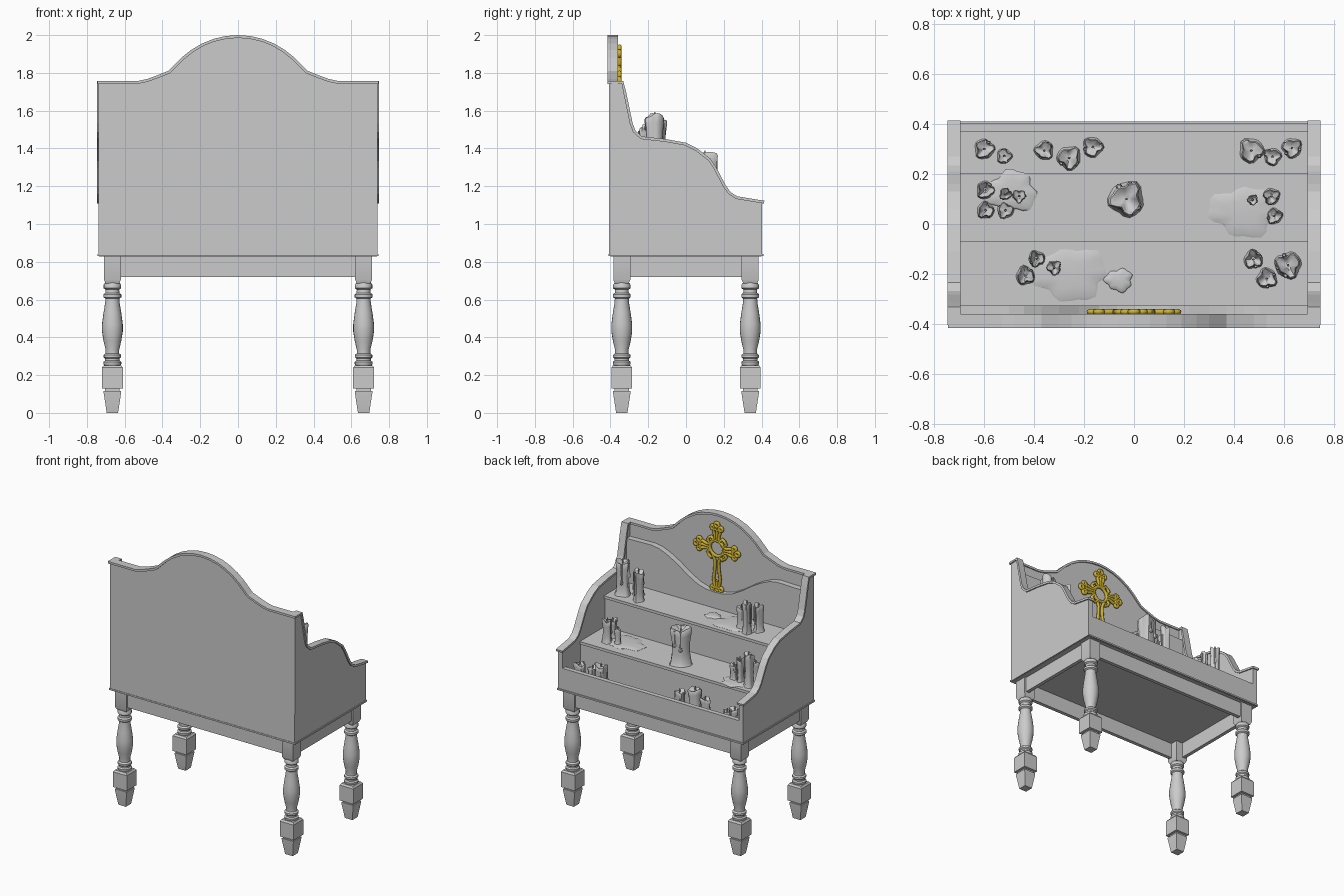
import bpy, bmesh, math, random
from mathutils import Vector

if "Cube" in bpy.data.objects:
    bpy.data.objects.remove(bpy.data.objects["Cube"])

random.seed(4)


def finish(name, bm, smooth=None):
    bmesh.ops.recalc_face_normals(bm, faces=bm.faces)
    me = bpy.data.meshes.new(name)
    bm.to_mesh(me)
    bm.free()
    ob = bpy.data.objects.new(name, me)
    bpy.context.collection.objects.link(ob)
    if smooth:
        bpy.ops.object.select_all(action='DESELECT')
        ob.select_set(True)
        bpy.context.view_layer.objects.active = ob
        bpy.ops.object.shade_smooth_by_angle(angle=math.radians(smooth))
    return ob


def box(name, x0, x1, y0, y1, z0, z1):
    bm = bmesh.new()
    bmesh.ops.create_cube(bm, size=1)
    for v in bm.verts:
        v.co = ((x0 + x1) / 2 + v.co.x * (x1 - x0), (y0 + y1) / 2 + v.co.y * (y1 - y0),
                (z0 + z1) / 2 + v.co.z * (z1 - z0))
    return finish(name, bm)


def prism(name, pts, axis, a, b):
    """Extrude a 2D outline (horizontal, z) along x or y from a to b."""
    bm = bmesh.new()
    rows = [[bm.verts.new((d, p, z) if axis == 'x' else (p, d, z)) for p, z in pts] for d in (a, b)]
    bm.faces.new(rows[0])
    bm.faces.new(rows[1][::-1])
    n = len(pts)
    for i in range(n):
        j = (i + 1) % n
        bm.faces.new((rows[0][i], rows[0][j], rows[1][j], rows[1][i]))
    return finish(name, bm)


def lowered(pts, t):
    """Offset an open outline (running left to right) downwards by t."""
    out = []
    for i, p in enumerate(pts):
        d = Vector(pts[min(i + 1, len(pts) - 1)]) - Vector(pts[max(i - 1, 0)])
        d.normalize()
        out.append((p[0] + d.y * t, p[1] - d.x * t))
    return out


def rings(bm, levels):
    """Skin a stack of equal-length point loops and close both ends."""
    rows = [[bm.verts.new(p) for p in lv] for lv in levels]
    n = len(rows[0])
    for r, s in zip(rows, rows[1:]):
        for i in range(n):
            j = (i + 1) % n
            bm.faces.new((r[i], r[j], s[j], s[i]))
    bm.faces.new(rows[0][::-1])
    bm.faces.new(rows[-1])


def stack(bm, cx, cy, profile, n, turn=0.0, k=1.0):
    rings(bm, [[(cx + k * r * math.cos(turn + math.tau * i / n),
                 cy + k * r * math.sin(turn + math.tau * i / n), z) for i in range(n)]
               for r, z in profile])


# Legs: square foot, block and head with a turned shaft
FOOT = [(.03, 0), (.046, .105), (.046, .115)]
BLOCK = [(.038, .112), (.038, .128), (.055, .13), (.055, .24), (.046, .252)]
HEAD = [(.036, .685), (.045, .705), (.045, .84)]
SHAFT = [(.042, .25), (.047, .26), (.047, .27), (.038, .277), (.038, .287), (.046, .294), (.046, .307),
         (.036, .315), (.036, .335), (.047, .38), (.055, .43), (.055, .47), (.047, .53), (.038, .585),
         (.037, .605), (.047, .612), (.047, .628), (.037, .636), (.036, .652), (.046, .66),
         (.046, .678), (.038, .69)]
for sx, side in ((-1, "left"), (1, "right")):
    for sy, end in ((-1, "front"), (1, "back")):
        bm = bmesh.new()
        for prof in (FOOT, BLOCK, HEAD):
            stack(bm, sx * .665, sy * .34, prof, 4, math.pi / 4, math.sqrt(2))
        stack(bm, sx * .665, sy * .34, SHAFT, 20)
        finish(f"{end}_{side}_leg", bm, 35)

# Apron, floor and base moulding
for s, n in ((-1, "front"), (1, "back")):
    box(f"{n}_apron", -.63, .63, s * .36 - .013, s * .36 + .013, .72, .84)
for s, n in ((-1, "left"), (1, "right")):
    box(f"{n}_apron", s * .685 - .013, s * .685 + .013, -.3, .3, .72, .84)
box("cabinet_floor", -.735, .735, -.4, .4, .828, .85)
box("base_moulding", -.743, .743, -.41, .41, .83, .841)

# Side panels with curved top rails
SIDE = [(-.405, 1.757), (-.332, 1.757), (-.315, 1.69), (-.283, 1.535), (-.268, 1.495), (-.235, 1.464),
        (-.11, 1.45), (0, 1.43), (.06, 1.4), (.13, 1.345), (.16, 1.3), (.21, 1.205), (.235, 1.17),
        (.27, 1.147), (.415, 1.123)]
under = lowered(SIDE, .015)
panel = under[:-1] + [(.403, 1.11), (.403, .84), (-.403, .84)]
for s, n in ((-1, "left"), (1, "right")):
    prism(f"{n}_side_panel", panel, 'x', s * .703, s * .738)
    prism(f"{n}_side_rail", SIDE + under[::-1], 'x', s * .695, s * .747)

# Arched tall panel with its rail
half = [(.745, 1.757), (.53, 1.757), (.48, 1.768), (.42, 1.79), (.37, 1.81), (.34, 1.84), (.3, 1.88),
        (.25, 1.92), (.19, 1.956), (.13, 1.98), (.065, 1.995)]
ARCH = [(-x, z) for x, z in half] + [(0, 2.0)] + half[::-1]
low = lowered(ARCH, .015)
prism("arched_panel", [(-.735, .84)] + [(max(-.735, min(.735, x)), z) for x, z in low] + [(.735, .84)],
      'y', -.407, -.368)
prism("arched_panel_rail", ARCH + low[::-1], 'y', -.416, -.36)

# Lower backing panel with a dipped top edge
dip = [(.705, 1.65), (.5, 1.655), (.44, 1.645), (.37, 1.615), (.3, 1.575), (.22, 1.52), (.14, 1.475), (.07, 1.455)]
prism("dipped_panel", [(-.705, 1.3)] + [(-x, z) for x, z in dip] + [(0, 1.45)] + dip[::-1] + [(.705, 1.3)],
      'y', -.37, -.327)

# Stepped shelves and the low board on the open side
SHELF = {"bottom": (.885, -.36, .375), "middle": (1.11, -.36, .205), "top": (1.335, -.36, -.07)}
for n, (z, y0, y1) in SHELF.items():
    box(f"{n}_shelf", -.705, .705, y0, y1, z - .02, z)
box("middle_riser", -.705, .705, .175, .195, .88, 1.092)
box("top_riser", -.705, .705, -.1, -.08, 1.105, 1.317)
box("retaining_board", -.705, .705, .37, .403, .84, .992)

# Candles: lumpy wax column with hollow top, runs of wax and a wick
def candle(name, x, y, base, top, r):
    n, h = 18, top - base
    ph = [random.uniform(0, math.tau) for _ in range(3)]
    lump = [.1 * math.sin(3 * math.tau * i / n + ph[0]) + .07 * math.sin(5 * math.tau * i / n + ph[1])
            for i in range(n)]
    rim = [.012 * math.sin(2 * math.tau * i / n + ph[2]) * min(1, h / .2) for i in range(n)]
    prof = [(.95, 0, .8), (.84, .06, 1), (.74, .3, .7), (.74, .6, .7), (.8, .82, 1.2), (.82, .95, 1.5),
            (.72, 1, 1.4), (.55, .97, .8), (.25, .91, .3)]
    bm = bmesh.new()
    rings(bm, [[(x + r * (a + w * lump[i]) * math.cos(math.tau * i / n),
                 y + r * (a + w * lump[i]) * math.sin(math.tau * i / n),
                 base + h * t + rim[i] * t) for i in range(n)] for a, t, w in prof])
    for _ in range(4):
        a = random.uniform(0, math.tau)
        d, zt, zb = r * .76, base + h * .96, base + h * random.uniform(.1, .6)
        stack(bm, x + d * math.cos(a), y + d * math.sin(a),
              [(r * .04, zb - .008), (r * .19, zb), (r * .17, zb + .012), (r * .1, zb + .03), (r * .11, zt)], 6)
    stack(bm, x, y, [(.004, top - h * .12), (.005, top + .006), (.003, top + .018)], 6)
    finish(name, bm, 50)


CANDLES = {
    "bottom": [(-.6, .3, 1.01, .042), (-.52, .272, .965, .032), (-.36, .295, 1.02, .04), (-.26, .265, 1.05, .05),
               (-.165, .308, 1.025, .043), (.47, .295, 1.035, .052), (.555, .27, .99, .037), (.633, .305, 1.01, .042)],
    "middle": [(-.595, .135, 1.34, .038), (-.515, .12, 1.28, .028), (-.46, .112, 1.22, .03), (-.595, .055, 1.25, .036),
               (-.515, .055, 1.2, .035), (-.03, .1, 1.37, .075), (.475, .097, 1.22, .024), (.55, .11, 1.27, .036),
               (.562, .032, 1.24, .034)],
    "top": [(-.39, -.14, 1.55, .035), (-.32, -.175, 1.49, .033), (-.435, -.207, 1.52, .04), (.478, -.142, 1.54, .04),
            (.618, -.165, 1.575, .056), (.532, -.218, 1.5, .043)]}
for n, group in CANDLES.items():
    for i, (x, y, top, r) in enumerate(group):
        candle(f"{n}_shelf_candle_{i + 1}", x, y, SHELF[n][0], top, r)


# Spilled wax puddles
def puddle(name, x, y, z, rx, ry):
    n, p, q = 28, random.uniform(0, 6), random.uniform(0, 6)
    f = [.9 + .1 * math.sin(3 * math.tau * i / n + p) + .08 * math.sin(7 * math.tau * i / n + q) for i in range(n)]
    bm = bmesh.new()
    rings(bm, [[(x + rx * s * f[i] * math.cos(math.tau * i / n), y + ry * s * f[i] * math.sin(math.tau * i / n), z + h)
                for i in range(n)] for s, h in ((1, -.001), (1, .001), (.9, .005), (.5, .009))])
    finish(name, bm, 60)


puddle("wax_puddle_1", -.49, .13, 1.11, .11, .09)
puddle("wax_puddle_2", .44, .05, 1.11, .15, .11)
puddle("wax_puddle_3", -.26, -.2, 1.335, .17, .115)
puddle("wax_puddle_4", -.06, -.225, 1.335, .06, .05)

# Openwork gilded cross
CZ = 1.757
cu = bpy.data.curves.new("gilded_cross", 'CURVE')
cu.dimensions = '3D'
cu.bevel_depth = .011
cu.bevel_resolution = 2


def strand(pts, cyclic=False):
    sp = cu.splines.new('POLY')
    sp.points.add(len(pts) - 1)
    for q, (px, pz) in zip(sp.points, pts):
        q.co = (px, -.352, CZ + pz, 1)
    sp.use_cyclic_u = cyclic


def loop(cx, cz, r, n=14):
    strand([(cx + r * math.cos(math.tau * i / n), cz + r * math.sin(math.tau * i / n)) for i in range(n)], True)


loop(0, 0, .055, 24)
for ang, length in ((0, .19), (90, .195), (180, .19), (270, .34)):
    c, s = round(math.cos(math.radians(ang))), round(math.sin(math.radians(ang)))
    at = lambda u, v: (u * c - v * s, u * s + v * c)
    e = length - .05
    for m in (-1, 1):
        strand([at(.05 + (e - .05) * t, m * w) for t, w in
                ((0, .03), (.2, .014), (.45, .017), (.7, .026), (.85, .022), (1, .01))])
        loop(*at(e, m * .032), .013)
        # Scroll in each corner between the arms
        strand([at(.05, m * .02), at(.075, m * .045), at(.06, m * .065)])
    strand([at(e - .01, -.03), at(e - .01, .03)])
    strand([at(.055, 0), at(e, 0)] if length < .3 else [at(e - .06, 0), at(e, 0)])
    loop(*at(length - .026, 0), .015)
cross = bpy.data.objects.new("gilded_cross", cu)
bpy.context.collection.objects.link(cross)
gold = bpy.data.materials.new("gold")
gold.diffuse_color = (.62, .45, .03, 1)
gold.use_nodes = True
gold.node_tree.nodes["Principled BSDF"].inputs["Base Color"].default_value = gold.diffuse_color
cu.materials.append(gold)
